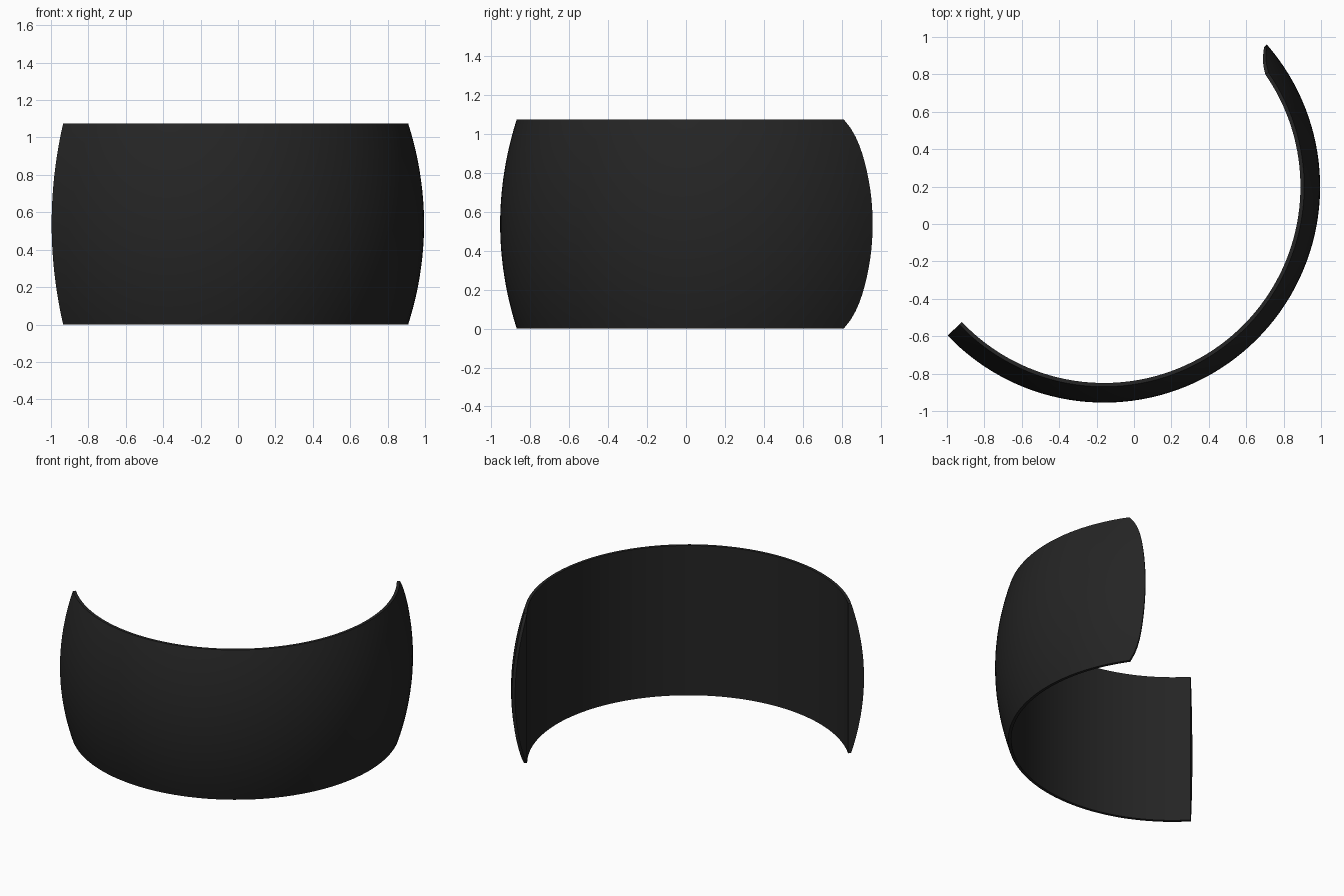
import bpy, bmesh
from math import sin, cos, radians

cube = bpy.data.objects.get("Cube")
if cube:
    bpy.data.objects.remove(cube, do_unlink=True)

CENTRE = (-0.16, 0.2)
HEIGHT = 1.075
R_MID, R_RIM, R_IN = 1.155, 1.07, 1.05
LIP = 0.02
START, INNER_END = -136.4, 34.0
COLS, ROWS = 72, 24


def offset(row):
    """Distance from mid height, 0 at the middle and 1 at either rim."""
    return abs(2 * row / ROWS - 1)


def outer_radius(row):
    return R_MID - (R_MID - R_RIM) * offset(row) ** 2


def tip_angle(row):
    """Rounded outline of the free end."""
    t = offset(row)
    return 41.1 - 4 * t ** 2 - 2.3 * t ** 8


def point(bm, radius, angle, row):
    a = radians(angle)
    return bm.verts.new((CENTRE[0] + radius * cos(a),
                         CENTRE[1] + radius * sin(a),
                         HEIGHT * row / ROWS))


def section(bm, f):
    """Closed cross-section: bulged outside, straight inside."""
    outer = [point(bm, outer_radius(r), START + (tip_angle(r) - START) * f, r)
             for r in range(ROWS + 1)]
    inner = [point(bm, R_IN, START + (INNER_END - START) * f, r)
             for r in range(ROWS + 1)]
    return outer + inner[::-1]


def bridge(bm, a, b):
    n = len(a)
    for i in range(n):
        j = (i + 1) % n
        bm.faces.new((a[i], b[i], b[j], a[j]))


# Curved band
bm = bmesh.new()
rings = [section(bm, c / COLS) for c in range(COLS + 1)]
for a, b in zip(rings, rings[1:]):
    bridge(bm, a, b)

# Flat start end
bm.faces.new(rings[0])

# Free end: a thin lip beside the outer edge, then a face back to the inner wall
last = rings[-1]
outer, inner = last[:ROWS + 1], last[ROWS + 1:][::-1]
lip = [point(bm, outer_radius(r) - LIP, tip_angle(r), r) for r in range(ROWS + 1)]
for edge_a, edge_b in ((outer, lip), (lip, inner)):
    for r in range(ROWS):
        bm.faces.new((edge_a[r], edge_b[r], edge_b[r + 1], edge_a[r + 1]))
for r in (0, ROWS):
    bm.faces.new((outer[r], inner[r], lip[r]))

bmesh.ops.recalc_face_normals(bm, faces=bm.faces)
mesh = bpy.data.meshes.new("curved_band")
bm.to_mesh(mesh)
bm.free()
band = bpy.data.objects.new("curved_band", mesh)
bpy.context.collection.objects.link(band)

# Dark finish
mat = bpy.data.materials.new("dark_finish")
mat.use_nodes = True
colour = (0.018, 0.018, 0.018, 1)
mat.diffuse_color = colour
mat.node_tree.nodes["Principled BSDF"].inputs["Base Color"].default_value = colour
mesh.materials.append(mat)

bpy.ops.object.select_all(action='DESELECT')
band.select_set(True)
bpy.context.view_layer.objects.active = band
bpy.ops.object.shade_smooth_by_angle(angle=radians(30))
